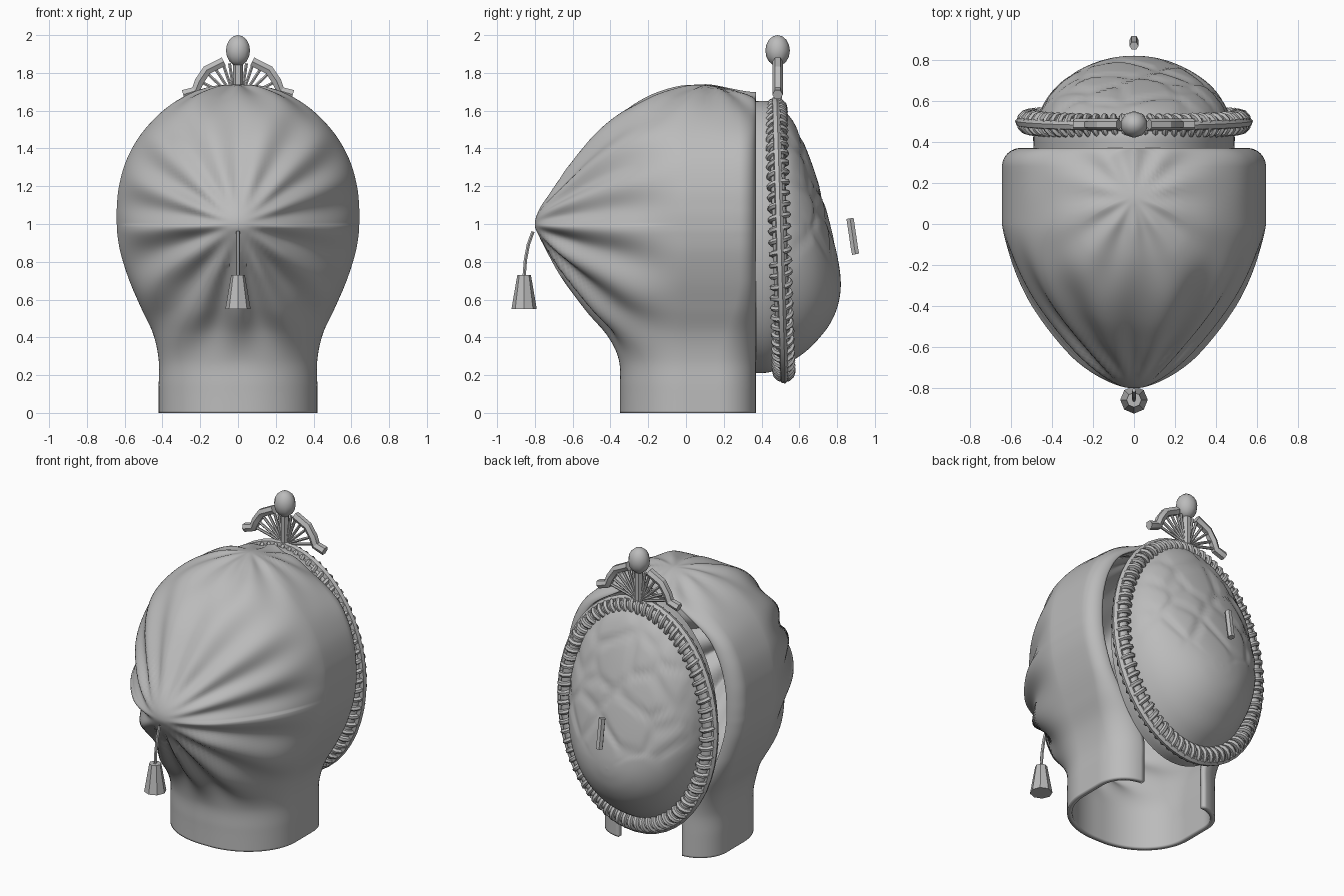
import bpy, bmesh, math
from mathutils import Vector, noise

cube = bpy.data.objects.get("Cube")
if cube:
    bpy.data.objects.remove(cube)

grey = bpy.data.materials.new("stone_grey")
grey.use_nodes = True
grey.diffuse_color = (0.5, 0.5, 0.5, 1)
grey.node_tree.nodes["Principled BSDF"].inputs["Base Color"].default_value = (0.5, 0.5, 0.5, 1)


def finish(obj, name, angle):
    obj.name = name
    obj.data.materials.append(grey)
    bpy.ops.object.select_all(action='DESELECT')
    obj.select_set(True)
    bpy.context.view_layer.objects.active = obj
    bpy.ops.object.shade_smooth_by_angle(angle=math.radians(angle))
    return obj


def loft(name, rings, closed, angle=60):
    """Skin a stack of equally long point rows."""
    bm = bmesh.new()
    rows = [[bm.verts.new(p) for p in r] for r in rings]
    n = len(rows[0])
    for a, b in zip(rows, rows[1:]):
        for i in range(n if closed else n - 1):
            j = (i + 1) % n
            bm.faces.new((a[i], a[j], b[j], b[i]))
    bmesh.ops.remove_doubles(bm, verts=bm.verts, dist=0.0005)
    bmesh.ops.recalc_face_normals(bm, faces=bm.faces)
    mesh = bpy.data.meshes.new(name)
    bm.to_mesh(mesh)
    bm.free()
    obj = bpy.data.objects.new(name, mesh)
    bpy.context.collection.objects.link(obj)
    return finish(obj, name, angle)


def tube(name, points, radius, closed=False, res=1, angle=50):
    """Round tube along a path, converted to a mesh."""
    cu = bpy.data.curves.new(name, 'CURVE')
    cu.dimensions = '3D'
    cu.bevel_depth = radius
    cu.bevel_resolution = res
    cu.use_fill_caps = True
    sp = cu.splines.new('POLY')
    sp.points.add(len(points) - 1)
    for q, p in zip(sp.points, points):
        q.co = (*p, 1)
    sp.use_cyclic_u = closed
    obj = bpy.data.objects.new(name, cu)
    bpy.context.collection.objects.link(obj)
    bpy.ops.object.select_all(action='DESELECT')
    obj.select_set(True)
    bpy.context.view_layer.objects.active = obj
    bpy.ops.object.convert(target='MESH')
    return finish(bpy.context.object, name, angle)


def sample(rows, t):
    """Catmull-Rom through rows; t runs from 0 to 1."""
    s = min(t, 0.99999) * (len(rows) - 1)
    i, f = int(s), s - int(s)
    a, b, c, d = (rows[max(0, min(len(rows) - 1, i + k))] for k in (-1, 0, 1, 2))
    return [0.5 * (2 * q + (r - p) * f + (2 * p - 5 * q + 4 * r - u) * f * f
                   + (3 * q - p - 3 * r + u) * f ** 3) for p, q, r, u in zip(a, b, c, d)]


def ramp(v, lo, hi):
    f = max(0, min(1, (v - lo) / (hi - lo)))
    return f * f * (3 - 2 * f)


# Hood: U-shaped slices, open at the back; height, half width, front, roundness
BACK = 0.37
hood_rows = [
    (0, .42, -.35, 2), (.14, .42, -.35, 2), (.28, .42, -.355, 2),
    (.42, .45, -.41, 2), (.56, .515, -.52, 1.85), (.70, .575, -.625, 1.6),
    (.84, .62, -.72, 1.5), (.94, .638, -.78, 1.42), (1.0, .642, -.80, 1.4),
    (1.08, .642, -.775, 1.42), (1.2, .63, -.69, 1.5), (1.34, .59, -.59, 1.65),
    (1.48, .51, -.475, 1.8), (1.6, .39, -.335, 2), (1.68, .26, -.19, 2),
    (1.725, .13, -.03, 2), (1.74, 0, .1, 2)]
TIP = 0.08


def hood_point(row, s):
    z, w, front, p = row
    a = abs(s)                        # 0 at the front, 1 at the back edge
    start = max(0.0, .1 + .5 * front)
    corner = min(.19 - .1 * ramp(z, .25, .7), .6 * max(w, 0))
    if a < .65:
        r = math.sin(a / .65 * math.pi / 2)
        x = w * r
        r = (math.hypot(r, TIP) - TIP) / (math.hypot(1, TIP) - TIP)
        y = start + (front - start) * max(0, 1 - r ** p) ** (1 / p)
    elif a < .8:
        x, y = w, start + (BACK - corner - start) * (a - .65) / .15
    else:                             # edge curls in around the opening
        g = (a - .8) / .2 * math.pi / 2
        x, y = w - corner * (1 - math.cos(g)), BACK - corner * (1 - math.sin(g))
    z -= .05 * ramp(y, .1, BACK) * ramp(z, 1.4, 1.7)
    x = math.copysign(x, s)
    # gathered folds fanning out from the front tip and from the crown
    dx, dz = x, z - 1.0
    r = math.hypot(dx, dz) + 1e-6
    th = math.atan2(dx, -dz)
    fold = math.cos(13 * th + .8 * math.sin(3 * th)) * ramp(r, .04, .3)
    k = fold * .015 * ramp(-y, 0, .4) * ramp(z, .25, .55) * (1.25 if dz < 0 else .8)
    dc = math.hypot(x, y - .13)
    crown = math.cos(10 * math.atan2(x, y - .13)) * .008 * ramp(z, 1.45, 1.68) * ramp(dc, .03, .2)
    return (x + k * dx / r, y - k * .8, z + k * dz / r * .7 + crown)


slices = []
for i in range(129):
    row = sample(hood_rows, i / 128)
    slices.append([hood_point(row, j / 60) for j in range(-60, 61)])
hood = loft("hood", slices, False)
# thicken towards the inside, judged by a face low on the front
shell = hood.modifiers.new("thickness", 'SOLIDIFY')
shell.thickness = 0.03
shell.offset = -1 if hood.data.polygons[60].normal.y < 0 else 1

# Cracked dome: oval slices by depth; depth, half width, bottom, top
dome_rows = [(.37, .49, .21, 1.65), (.44, .49, .215, 1.65), (.50, .475, .24, 1.62),
             (.57, .45, .28, 1.54), (.64, .405, .33, 1.39), (.70, .345, .39, 1.22),
             (.755, .26, .46, 1.03), (.795, .165, .54, .86), (.815, .075, .62, .75),
             (.82, 0, .68, .68)]
layers = []
for i in range(61):
    y, w, lo, hi = sample(dome_rows, i / 60)
    layer = []
    for j in range(96):
        a = math.tau * j / 96
        v = Vector((w * math.cos(a), y, (lo + hi) / 2 + (hi - lo) / 2 * math.sin(a)))
        d = noise.voronoi(Vector((v.x, v.y * .6, v.z)) * 4)[0]
        dent = (1 - ramp(d[1] - d[0], 0, .22)) * .012 * ramp(v.z, .7, .9) * ramp(y, .47, .56)
        layer.append(v + Vector((0, -dent, 0)))
    layers.append(layer)
loft("cracked_dome", layers, True)


# Oval frame: core, wrapped cord and outer rail
def oval(a, rx, rz):
    z = .915 + rz * math.sin(a)
    return Vector((rx * math.cos(a), .525 - .03 * z, z))


def oval_path(rx, rz, n):
    return [oval(math.tau * i / n, rx, rz) for i in range(n)]


tube("frame_core", oval_path(.515, .695, 96), .04, True, 2)
tube("frame_rail", oval_path(.557, .738, 48), .023, True, 1)
TURNS, STEPS = 72, 12
cord = []
for i in range(TURNS * STEPS):
    a, h = math.tau * i / (TURNS * STEPS), math.tau * i / STEPS
    out = Vector((math.cos(a) / .515, 0, math.sin(a) / .695)).normalized()
    cord.append(oval(a, .515, .695) + out * .043 * math.cos(h) + Vector((0, .047 * math.sin(h), 0)))
tube("frame_cord", cord, .016, True, 1)

# Crest: curled arms, fan of spokes, stem and bead
Y = .485
arm = [(.075, 1.86), (.165, 1.815), (.205, 1.755), (.225, 1.705), (.29, 1.685)]
spokes = [(.045, 1.85), (.08, 1.85), (.125, 1.83), (.165, 1.80), (.2, 1.755), (.22, 1.71)]
for side, label in ((1, "left"), (-1, "right")):
    tube(label + "_crest_arm", [(side * x, Y, z) for x, z in arm], .028, angle=25)
    for k, (x, z) in enumerate(spokes):
        tube(f"{label}_crest_spoke_{k}", [(side * .015, Y, 1.66), (side * x, Y, z)], .009)
tube("crest_stem", [(0, Y, 1.65), (0, Y, 1.86)], .026, angle=25)
bpy.ops.mesh.primitive_uv_sphere_add(segments=10, ring_count=8, location=(0, Y, 1.918))
bead = bpy.context.object
bead.scale = (.067, .065, .082)
finish(bead, "crest_bead", 40)

# Small peg behind the dome
tube("back_peg", [(0, .868, 1.03), (0, .873, 1.0), (0, .892, .87), (0, .898, .84)], .022)

# Tassel hanging at the front
tube("tassel_cord", [(0, -.81, .96), (0, -.835, .89), (0, -.85, .81), (0, -.857, .72)], .01)
bpy.ops.mesh.primitive_cone_add(vertices=8, radius1=.067, radius2=.036, depth=.18, location=(0, -.857, .64))
finish(bpy.context.object, "tassel", 30)
